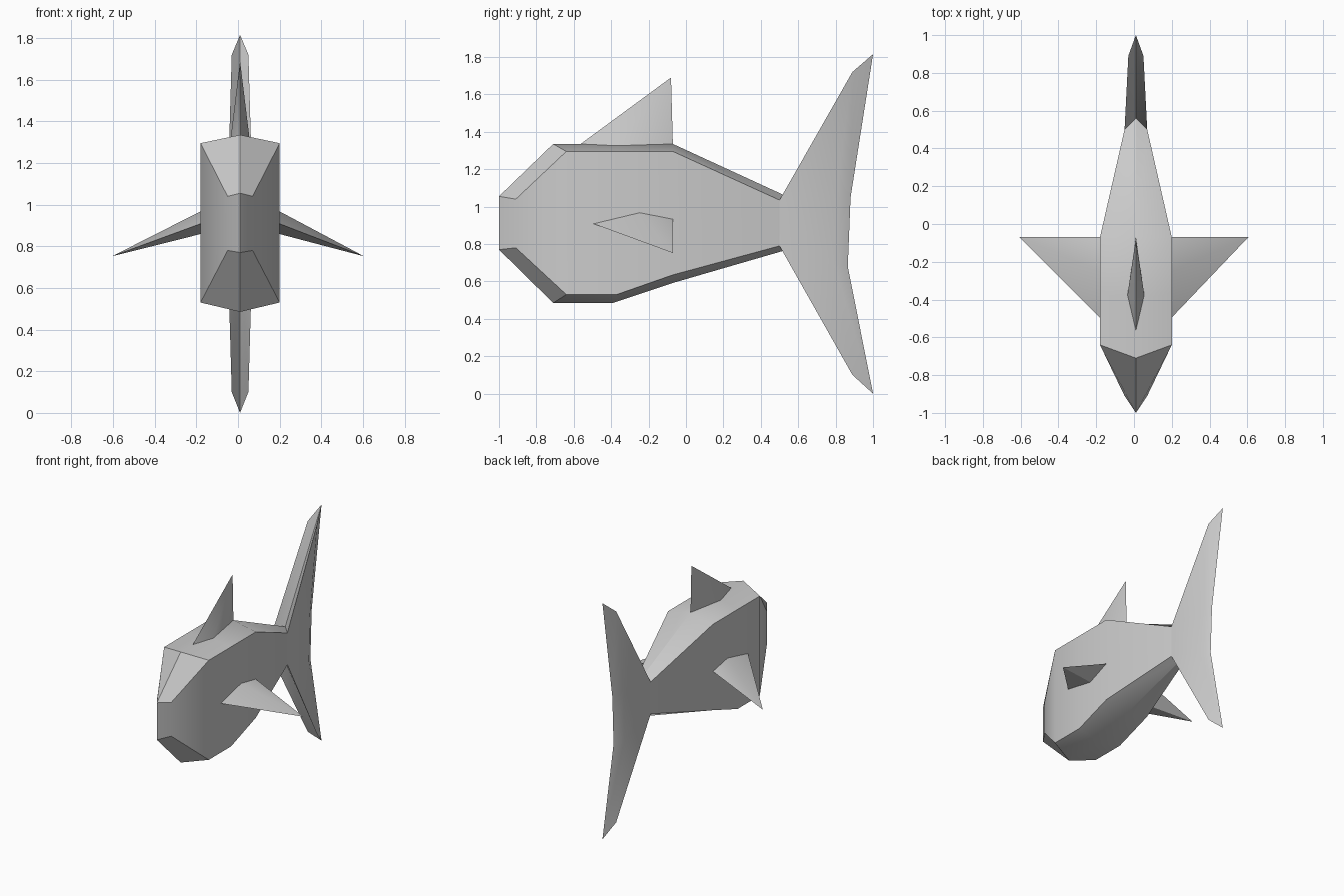
import bpy, bmesh, math

cube = bpy.data.objects.get("Cube")
if cube:
    bpy.data.objects.remove(cube)

CENTRE = 0.01  # body midline

grey = bpy.data.materials.new("plain grey")
grey.use_nodes = True
grey.diffuse_color = (0.6, 0.6, 0.6, 1)
grey.node_tree.nodes["Principled BSDF"].inputs["Base Color"].default_value = (0.6, 0.6, 0.6, 1)


def make_part(name, faces):
    """Weld a list of coordinate faces into one smooth-by-angle object."""
    bm = bmesh.new()
    for face in faces:
        bm.faces.new([bm.verts.new(p) for p in face])
    bmesh.ops.remove_doubles(bm, verts=bm.verts, dist=0.0005)
    bmesh.ops.recalc_face_normals(bm, faces=bm.faces)
    mesh = bpy.data.meshes.new(name)
    bm.to_mesh(mesh)
    bm.free()
    mesh.materials.append(grey)
    obj = bpy.data.objects.new(name, mesh)
    bpy.context.collection.objects.link(obj)
    bpy.ops.object.select_all(action='DESELECT')
    obj.select_set(True)
    bpy.context.view_layer.objects.active = obj
    bpy.ops.object.shade_smooth_by_angle(angle=math.radians(30))
    return obj


def both_sides(half):
    """Mirror half-model faces across the midline."""
    return [[(CENTRE + s * x, y, z) for x, y, z in f] for s in (1, -1) for f in half]


def pyramid(base, tip):
    n = len(base)
    return [base] + [[base[i], base[(i + 1) % n], tip] for i in range(n)]


# Body: half sections as top ridge, upper side, lower side, bottom ridge
sections = [
    [(0, -1, 1.055), (.06, -.91, 1.04), (.06, -.91, .78), (0, -1, .77)],
    [(0, -.71, 1.335), (.19, -.64, 1.295), (.19, -.64, .53), (0, -.71, .485)],
    [(0, -.39, 1.335), (.19, -.37, 1.295), (.19, -.37, .53), (0, -.39, .485)],
    [(0, -.07, 1.335), (.19, -.07, 1.295), (.19, -.07, .635), (0, -.07, .592)],
    [(0, .56, 1.045), (.06, .5, 1.035), (.06, .5, .79), (0, .56, .775)],
]
half = [sections[0], sections[-1]]
for a, b in zip(sections, sections[1:]):
    half += [[a[i], a[i + 1], b[i + 1], b[i]] for i in range(3)]
make_part("body", both_sides(half))

# Tail fin: side outline bridged to the centre outline
side = [(.06, .5, 1.035), (.04, .89, 1.72), (.04, .8, 1.04),
        (.04, .79, .7), (.04, .89, .1), (.06, .5, .79)]
middle = [(0, .56, 1.045), (0, 1, 1.815), (0, .88, 1.05),
          (0, .865, .68), (0, 1, 0), (0, .56, .775)]
half = [[side[i] for i in ids] for ids in ((0, 1, 2), (0, 2, 3, 5), (5, 3, 4))]
for i in range(6):
    j = (i + 1) % 6
    half.append([side[i], side[j], middle[j], middle[i]])
make_part("tail_fin", both_sides(half))

# Back fin: kite-shaped base rising to a swept tip
base = [(CENTRE, -.57, 1.33), (CENTRE + .045, -.38, 1.32),
        (CENTRE, -.07, 1.33), (CENTRE - .045, -.38, 1.32)]
make_part("back_fin", pyramid(base, (CENTRE, -.08, 1.69)))

# Side fins: kite-shaped root drooping to a swept tip
for name, s in (("left_side_fin", 1), ("right_side_fin", -1)):
    root = CENTRE + s * .185
    base = [(root, -.5, .91), (root, -.25, .97), (root, -.07, .935), (root, -.25, .86)]
    make_part(name, pyramid(base, (s * .605, -.07, .752)))
